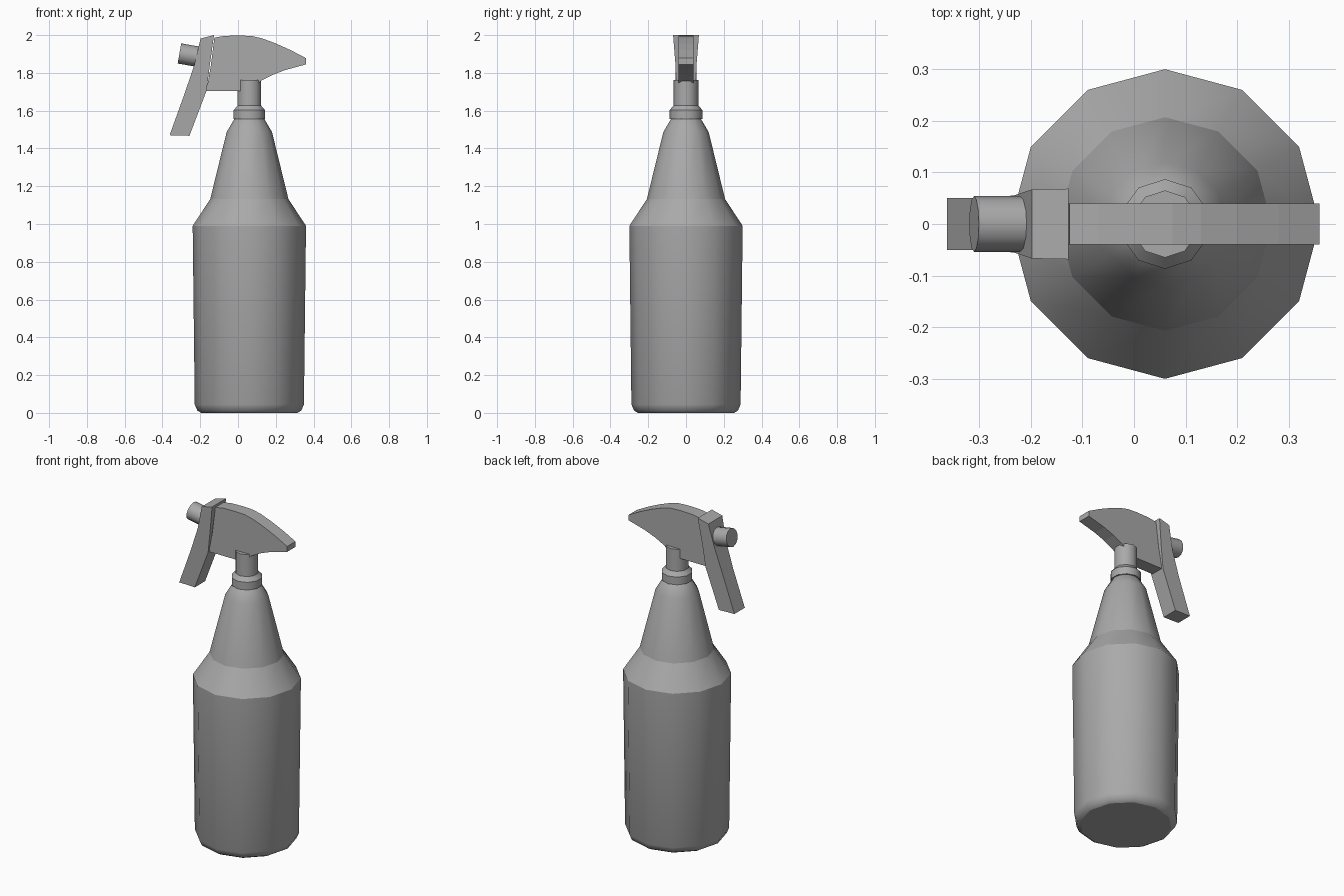
import bpy, bmesh, math
from mathutils import Vector

if "Cube" in bpy.data.objects:
    bpy.data.objects.remove(bpy.data.objects["Cube"], do_unlink=True)

AXIS_X = 0.06  # centre line of the bottle

grey = bpy.data.materials.new("plain grey")
grey.use_nodes = True
COLOUR = (0.4, 0.4, 0.4, 1)
grey.diffuse_color = COLOUR
grey.node_tree.nodes["Principled BSDF"].inputs["Base Color"].default_value = COLOUR


def finish(bm, name):
    bmesh.ops.recalc_face_normals(bm, faces=bm.faces[:])
    mesh = bpy.data.meshes.new(name)
    bm.to_mesh(mesh)
    bm.free()
    mesh.materials.append(grey)
    obj = bpy.data.objects.new(name, mesh)
    bpy.context.collection.objects.link(obj)
    return obj


def lathe(name, profile, sides, sharp):
    """Turn (radius, height) points about z; rings listed in sharp stay crisp."""
    bm = bmesh.new()
    rings = []
    for r, z in profile:
        angles = [math.pi / 2 + math.tau * i / sides for i in range(sides)]
        rings.append([bm.verts.new((r * math.cos(a), r * math.sin(a), z)) for a in angles])
    for low, high in zip(rings, rings[1:]):
        for i in range(sides):
            j = (i + 1) % sides
            bm.faces.new((low[i], low[j], high[j], high[i])).smooth = True
    bm.faces.new(rings[0])
    bm.faces.new(rings[-1])
    for k in sharp:
        for i in range(sides):
            bm.edges.get((rings[k][i], rings[k][(i + 1) % sides])).smooth = False
    obj = finish(bm, name)
    obj.location.x = AXIS_X
    return obj


def slab(name, outline, half_width):
    """Extrude an (x, z) outline across y, with half_width given by height."""
    bm = bmesh.new()
    near = [bm.verts.new((x, -half_width(z), z)) for x, z in outline]
    far = [bm.verts.new((x, half_width(z), z)) for x, z in outline]
    bm.faces.new(near)
    bm.faces.new(far)
    n = len(outline)
    for i in range(n):
        j = (i + 1) % n
        bm.faces.new((near[i], near[j], far[j], far[i]))
    return finish(bm, name)


# Bottle with rounded foot, shoulder and tapering top
lathe("bottle", [(0.255, 0), (0.275, 0.012), (0.289, 0.045), (0.3, 0.99),
                 (0.207, 1.132), (0.12, 1.487), (0.08, 1.555), (0.06, 1.57)],
      12, sharp=[3, 4])

# Screw collar and neck
lathe("collar", [(0.087, 1.556), (0.087, 1.603), (0.065, 1.628)], 10, sharp=[0, 1, 2])
lathe("neck", [(0.065, 1.6), (0.065, 1.762)], 10, sharp=[0, 1])

# Spray head
slab("spray_head",
     [(-0.168, 1.705), (-0.145, 1.83), (-0.125, 1.987), (-0.07, 1.996), (0.01, 1.998),
      (0.075, 1.995), (0.13, 1.982), (0.2, 1.956), (0.28, 1.92), (0.36, 1.878),
      (0.36, 1.845), (0.25, 1.815), (0.18, 1.788), (0.122, 1.758), (0.06, 1.705)],
     lambda z: 0.04)

# Trigger lever, flaring towards the top
slab("trigger",
     [(-0.362, 1.47), (-0.257, 1.467), (-0.167, 1.704), (-0.148, 1.85),
      (-0.127, 2.0), (-0.198, 1.982), (-0.232, 1.84), (-0.283, 1.69)],
     lambda z: 0.05 + max(0, z - 1.77) * 0.08)

# Nozzle, tilted slightly upward
start, end = Vector((-0.31, 0, 1.903)), Vector((-0.18, 0, 1.88))
bpy.ops.mesh.primitive_cylinder_add(vertices=12, radius=0.054,
                                    depth=(end - start).length,
                                    location=(start + end) / 2)
nozzle = bpy.context.object
nozzle.name = "nozzle"
nozzle.rotation_euler = (end - start).to_track_quat('Z', 'Y').to_euler()
nozzle.data.materials.append(grey)
bpy.ops.object.shade_smooth_by_angle(angle=math.radians(40))
